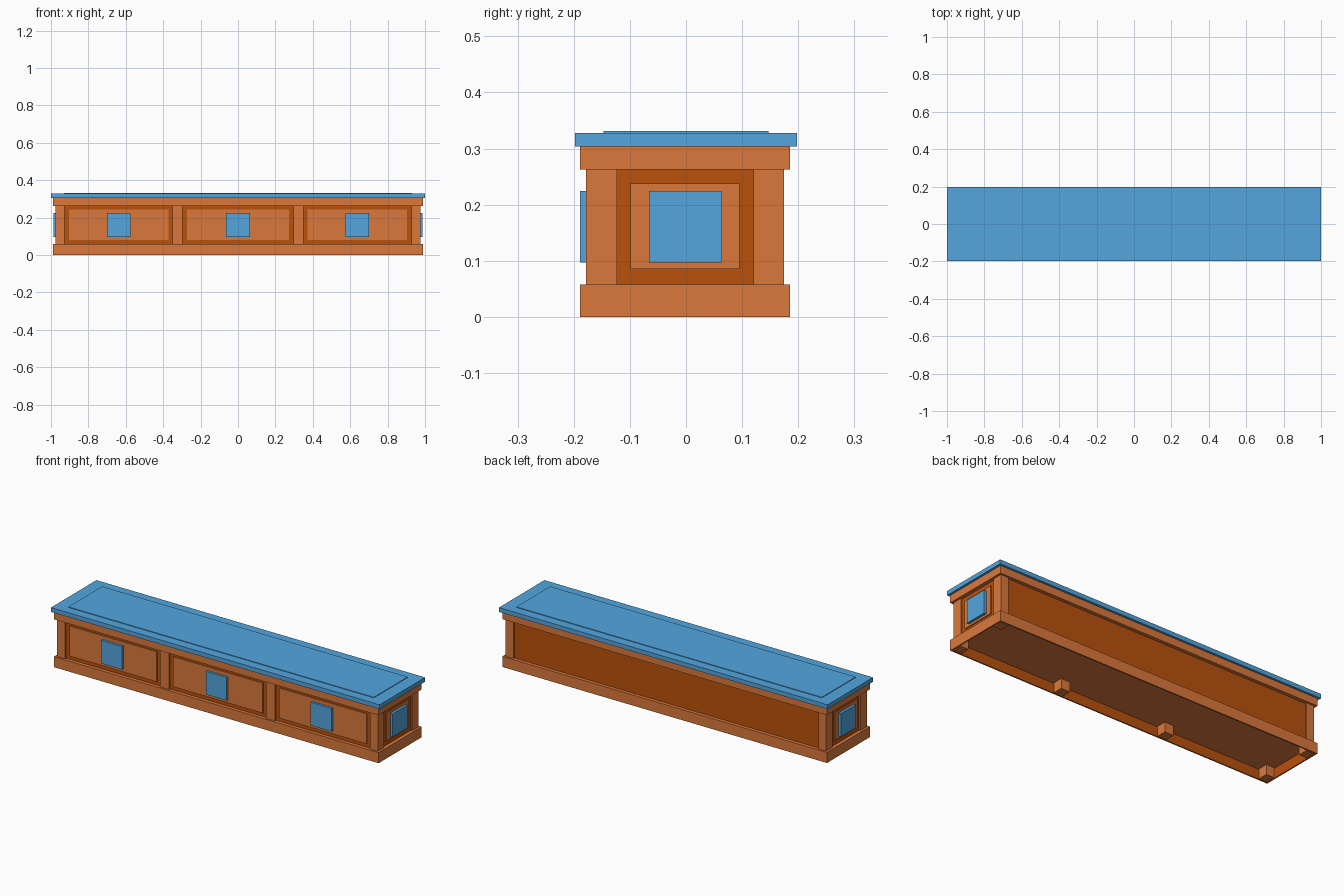
import bpy, bmesh

if "Cube" in bpy.data.objects:
    bpy.data.objects.remove(bpy.data.objects["Cube"])


def srgb(h):
    out = []
    for i in (0, 2, 4):
        c = int(h[i:i + 2], 16) / 255
        out.append(c / 12.92 if c <= 0.04045 else ((c + 0.055) / 1.055) ** 2.4)
    return (*out, 1.0)


def material(name, h):
    m = bpy.data.materials.new(name)
    m.diffuse_color = srgb(h)
    m.use_nodes = True
    m.node_tree.nodes["Principled BSDF"].inputs["Base Color"].default_value = m.diffuse_color
    return m


WOOD = material("light wood", "DB793C")
DARK = material("dark wood", "BA510B")
BLUE = material("blue", "53A6DF")
SHIFT = -0.0015  # carcass sits slightly forward under the lid


def finish(name, bm, mats):
    me = bpy.data.meshes.new(name)
    bm.to_mesh(me)
    bm.free()
    for m in mats:
        me.materials.append(m)
    ob = bpy.data.objects.new(name, me)
    bpy.context.collection.objects.link(ob)
    return ob


def box(name, x0, x1, y0, y1, z0, z1, mat, dy=SHIFT):
    bm = bmesh.new()
    bmesh.ops.create_cube(bm, size=1)
    for v in bm.verts:
        v.co.x = x1 if v.co.x > 0 else x0
        v.co.y = (y1 if v.co.y > 0 else y0) + dy
        v.co.z = z1 if v.co.z > 0 else z0
    return finish(name, bm, [mat])


# Plinth: slab with a hollow underside, dark on the inner walls
bm = bmesh.new()
bmesh.ops.create_cube(bm, size=1)
for v in bm.verts:
    v.co.x *= 2 * 0.988
    v.co.y *= 2 * 0.187
    v.co.z = 0.058 if v.co.z > 0 else 0
bm.normal_update()
under = [f for f in bm.faces if f.normal.z < -0.5]
bmesh.ops.inset_region(bm, faces=under, thickness=0.0105)
ext = bmesh.ops.extrude_face_region(bm, geom=under)
bmesh.ops.delete(bm, geom=under, context='FACES_ONLY')
for v in [g for g in ext["geom"] if isinstance(g, bmesh.types.BMVert)]:
    v.co.z = 0.054
bmesh.ops.recalc_face_normals(bm, faces=bm.faces)
for f in bm.faces:
    c = f.calc_center_median()
    if abs(f.normal.z) < 0.5 and c.x * f.normal.x + c.y * f.normal.y < 0:
        f.material_index = 1
for v in bm.verts:
    v.co.y += SHIFT
finish("plinth", bm, [WOOD, DARK])

# Recessed body, top rail, lid and its raised field
box("recessed_body", -0.968, 0.968, -0.168, 0.168, 0.056, 0.266, DARK)
box("top_rail", -0.988, 0.988, -0.187, 0.187, 0.263, 0.304, WOOD)
box("lid", -1, 1, -0.1975, 0.1975, 0.304, 0.328, BLUE, 0)
box("lid_raised_field", -0.93, 0.93, -0.147, 0.147, 0.326, 0.3315, BLUE, 0)

# Corner posts and the two front middle posts, running down to the ground
for sx in (-1, 1):
    xs = sorted((sx * 0.976, sx * 0.928))
    box("front_corner_post", *xs, -0.1765, -0.1215, 0, 0.27, WOOD)
    box("back_corner_post", *xs, 0.1215, 0.1765, 0, 0.27, WOOD)
    box("front_middle_post", sx * 0.323 - 0.027, sx * 0.323 + 0.027,
        -0.1765, -0.1215, 0, 0.27, WOOD)

# Front raised panels with blue plates
for cx, half in ((-0.638, 0.266), (0, 0.273), (0.638, 0.266)):
    box("front_panel", cx - half, cx + half, -0.174, -0.16, 0.079, 0.244, WOOD)
    box("front_plate", cx - 0.0635, cx + 0.0635, -0.187, -0.17, 0.097, 0.224, BLUE)

# End raised panels with blue plates
for sx in (-1, 1):
    box("end_panel", *sorted((sx * 0.96, sx * 0.9735)), -0.097, 0.097, 0.085, 0.238, WOOD)
    box("end_plate", *sorted((sx * 0.97, sx * 0.987)), -0.0645, 0.0645, 0.097, 0.224, BLUE)
